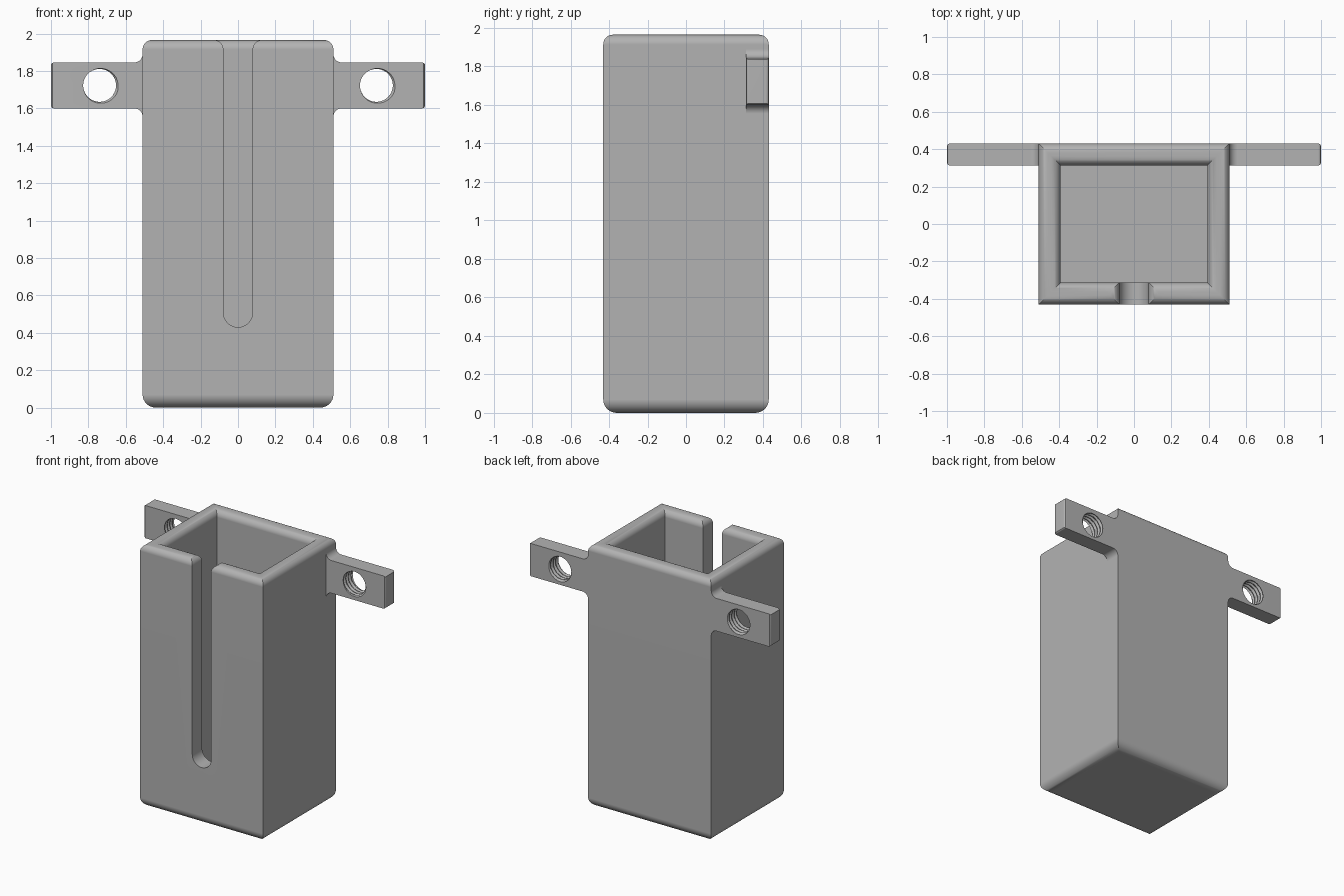
import bpy, bmesh
from math import pi, sin, cos, tau

default = bpy.data.objects.get("Cube")
if default:
    bpy.data.objects.remove(default, do_unlink=True)

grey = bpy.data.materials.new("plain grey")
grey.use_nodes = True
GREY = (0.45, 0.45, 0.45, 1)
grey.diffuse_color = GREY
grey.node_tree.nodes["Principled BSDF"].inputs["Base Color"].default_value = GREY

HALF_W, HALF_D, HEIGHT, WALL = 0.51, 0.43, 1.965, 0.117
RIM, FOOT, FILLET = 0.05, 0.07, 0.045
EAR_LOW, EAR_HIGH, HOLE_X = 1.6, 1.845, 0.74


def finish(name, bm):
    bmesh.ops.recalc_face_normals(bm, faces=bm.faces)
    mesh = bpy.data.meshes.new(name)
    bm.to_mesh(mesh)
    bm.free()
    mesh.materials.append(grey)
    obj = bpy.data.objects.new(name, mesh)
    bpy.context.collection.objects.link(obj)
    return obj


def arc(cx, cy, r, start, end, steps=8):
    return [(cx + r * cos(start + (end - start) * i / steps),
             cy + r * sin(start + (end - start) * i / steps)) for i in range(steps + 1)]


def loft(name, rings):
    """Skin a stack of closed rings and cap both ends."""
    bm = bmesh.new()
    loops = [[bm.verts.new(p) for p in ring] for ring in rings]
    for a, b in zip(loops, loops[1:]):
        for i in range(len(a)):
            j = (i + 1) % len(a)
            bm.faces.new((a[i], a[j], b[j], b[i]))
    bm.faces.new(loops[0])
    bm.faces.new(loops[-1])
    return finish(name, bm)


def prism(name, outline, y0, y1):
    return loft(name, [[(x, y, z) for x, z in outline] for y in (y0, y1)])


def combine(target, tool, operation):
    mod = target.modifiers.new(operation, "BOOLEAN")
    mod.object, mod.operation, mod.solver = tool, operation, "EXACT"
    bpy.context.view_layer.objects.active = target
    bpy.ops.object.modifier_apply(modifier=mod.name)
    bpy.data.objects.remove(tool, do_unlink=True)


# Open box: wall section as (inset, height), swept round a rectangle
section = arc(FOOT, FOOT, FOOT, -pi / 2, -pi)
section += arc(RIM, HEIGHT - RIM, RIM, pi, pi / 2)
section += arc(WALL - RIM, HEIGHT - RIM, RIM, pi / 2, 0)
section += [(WALL, WALL)]
holder = loft("holder_box", [
    [(sx * (HALF_W - d), sy * (HALF_D - d), z)
     for sx, sy in ((-1, -1), (1, -1), (1, 1), (-1, 1))] for d, z in section])

# Front slot: round bottom, flared lip
SLOT, SLOT_Z = 0.078, 0.508
half = arc(SLOT + RIM, HEIGHT - RIM, RIM, pi / 2, pi)
outline = [(SLOT + RIM, HEIGHT + 0.1)] + half
outline += arc(0, SLOT_Z, SLOT, 0, -pi, 24)
outline += [(-x, z) for x, z in reversed(half)] + [(-SLOT - RIM, HEIGHT + 0.1)]
combine(holder, prism("slot_cutter", outline, -0.6, -0.2), "DIFFERENCE")


# Mounting ears with filleted roots and threaded holes
def thread_radius(y, angle):
    phase = (y / 0.03 - angle / tau) % 1
    return 0.088 + 0.014 * max(0, 1 - abs(phase - 0.5) * 2.6)


def add_ear(side):
    root = HALF_W - 0.06
    outline = [(root, EAR_LOW - FILLET)]
    outline += arc(HALF_W + FILLET, EAR_LOW - FILLET, FILLET, pi, pi / 2)
    outline += [(1, EAR_LOW), (1, EAR_HIGH)]
    outline += arc(HALF_W + FILLET, EAR_HIGH + FILLET, FILLET, -pi / 2, -pi)
    outline += [(root, EAR_HIGH + FILLET)]
    ear = prism("ear", [(side * x, z) for x, z in outline], HALF_D - WALL, HALF_D)
    bm = bmesh.new()
    bm.from_mesh(ear.data)
    tip = [e for e in bm.edges if all(abs(v.co.x) > 0.99 for v in e.verts)]
    bmesh.ops.bevel(bm, geom=tip, offset=0.015, segments=3, profile=0.5, affect="EDGES")
    bm.to_mesh(ear.data)
    bm.free()
    rings = []
    for k in range(31):
        y = HALF_D - WALL - 0.015 + 0.005 * k
        angles = [tau * i / 40 for i in range(40)]
        rings.append([(side * HOLE_X + thread_radius(y, a) * cos(a), y,
                       (EAR_LOW + EAR_HIGH) / 2 + thread_radius(y, a) * sin(a)) for a in angles])
    combine(ear, loft("thread_cutter", rings), "DIFFERENCE")
    combine(holder, ear, "UNION")


for side in (-1, 1):
    add_ear(side)

# Smooth fillets, crisp edges
bpy.ops.object.select_all(action="DESELECT")
holder.select_set(True)
bpy.context.view_layer.objects.active = holder
bpy.ops.object.shade_smooth_by_angle(angle=pi / 6)
normals = holder.modifiers.new("Weighted normals", "WEIGHTED_NORMAL")
normals.keep_sharp = True
